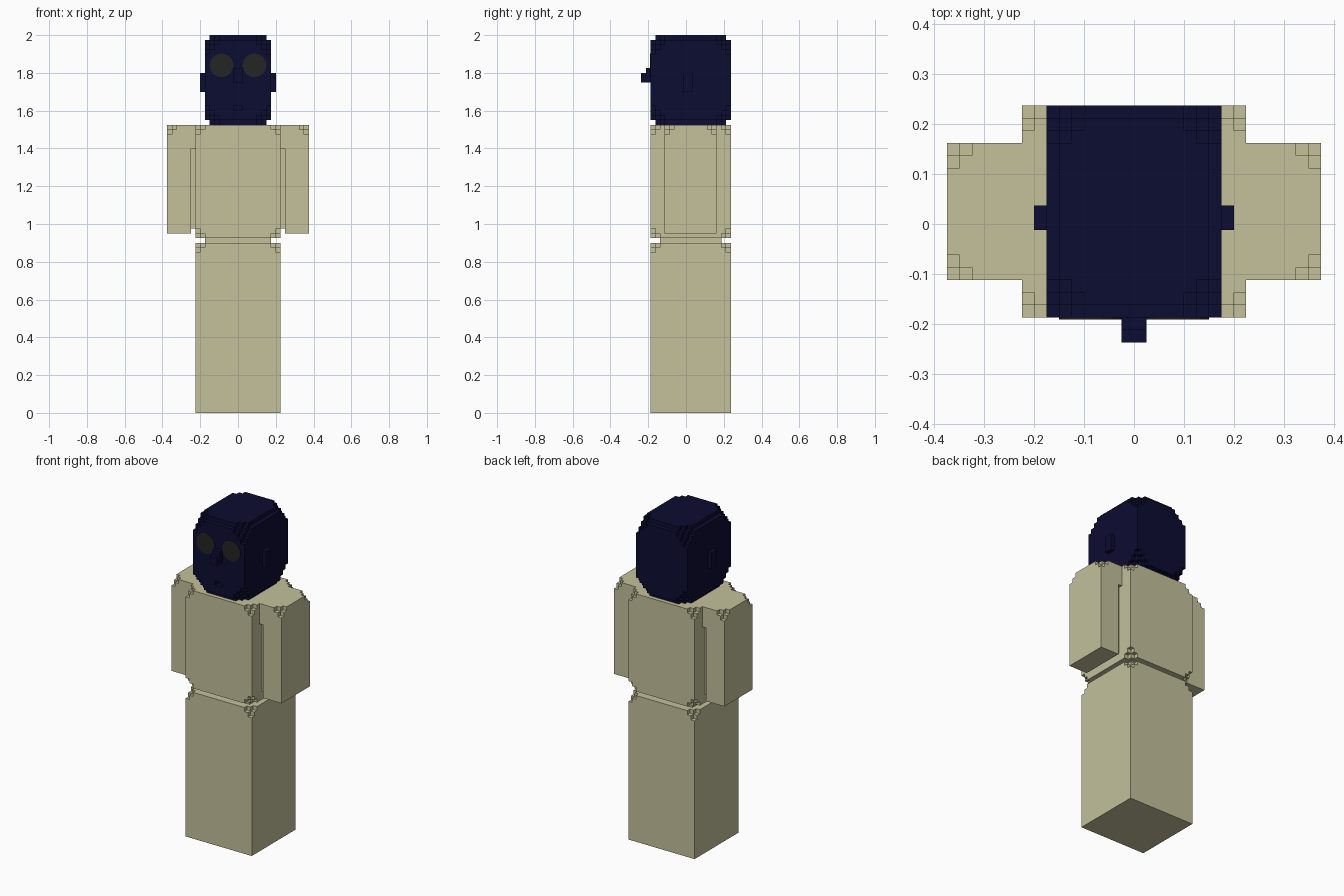
import bpy, bmesh, math
from mathutils import Matrix

cube = bpy.data.objects.get("Cube")
if cube:
    bpy.data.objects.remove(cube, do_unlink=True)

V = 0.025          # edge length of one block
Y0 = -0.2375       # depth of block row 0


def material(name, rgb):
    m = bpy.data.materials.new(name)
    m.use_nodes = True
    m.diffuse_color = (*rgb, 1)
    m.node_tree.nodes["Principled BSDF"].inputs["Base Color"].default_value = (*rgb, 1)
    return m


beige = material("beige", (0.546, 0.533, 0.328))
navy = material("navy", (0.0037, 0.0037, 0.032))
charcoal = material("charcoal", (0.018, 0.018, 0.018))


def finish(bm, name, mat):
    me = bpy.data.meshes.new(name)
    bm.to_mesh(me)
    bm.free()
    me.materials.append(mat)
    ob = bpy.data.objects.new(name, me)
    bpy.context.collection.objects.link(ob)
    return ob


def block_part(name, mat, lo, hi, keep=lambda x, y, z: True, mirror=False):
    """Skin of all blocks from lo to hi (exclusive) that pass keep."""
    cells = {(x, y, z) for x in range(lo[0], hi[0]) for y in range(lo[1], hi[1])
             for z in range(lo[2], hi[2]) if keep(x, y, z)}
    bm = bmesh.new()
    verts = {}

    def vert(p):
        if p not in verts:
            verts[p] = bm.verts.new((p[0] * V, Y0 + p[1] * V, p[2] * V))
        return verts[p]

    for c in cells:
        for axis in range(3):
            for side in (0, 1):
                n = list(c)
                n[axis] += 2 * side - 1
                if tuple(n) in cells:
                    continue
                u, w = (axis + 1) % 3, (axis + 2) % 3
                loop = []
                for a, b in ((0, 0), (1, 0), (1, 1), (0, 1)):
                    p = list(c)
                    p[axis] += side
                    p[u] += a
                    p[w] += b
                    loop.append(vert(tuple(p)))
                bm.faces.new(loop if side else loop[::-1])
    # merge the flat areas into single faces
    bmesh.ops.dissolve_limit(bm, angle_limit=0.01, verts=bm.verts[:], edges=bm.edges[:])
    if mirror:
        bmesh.ops.scale(bm, vec=(-1, 1, 1), verts=bm.verts[:])
        bmesh.ops.reverse_faces(bm, faces=bm.faces[:])
    return finish(bm, name, mat)


def corner_steps(lo, hi, x, y, z):
    """Block distances from the nearest side on each axis."""
    return [min(c - a, b - 1 - c) for a, b, c in zip(lo, hi, (x, y, z))]


# Legs: a tall column with stepped top corners
lo, hi = (-9, 2, 0), (9, 19, 36)
block_part("legs", beige, lo, hi,
           lambda x, y, z, l=lo, h=hi: z < 18 or sum(corner_steps(l, h, x, y, z)) > 1)

# Waist: thin inset layer
block_part("waist", beige, (-7, 4, 36), (7, 17, 37))

# Torso: stepped at all eight corners
lo, hi = (-9, 2, 37), (9, 19, 61)
block_part("torso", beige, lo, hi,
           lambda x, y, z, l=lo, h=hi: sum(corner_steps(l, h, x, y, z)) > 1)


# Arms: joined at the shoulder, with a recessed strip against the torso
def arm_rule(x, y, z):
    if x == 9:
        return z >= 56 or (z >= 39 and 6 <= y <= 14)
    return (14 - x) + min(y - 5, 15 - y) + (60 - z) > 1


for side in ("left", "right"):
    block_part(side + "_arm", beige, (9, 5, 38), (15, 16, 61), arm_rule, side == "right")

# Head: inset top and bottom layers, rounded corners, small mouth recess
lo, hi = (-7, 2, 61), (7, 19, 80)


def head_rule(x, y, z):
    i, j, k = corner_steps(lo, hi, x, y, z)
    if k == 0 and (i == 0 or j == 0):
        return False
    if y == 2 and z == 64 and -1 <= x < 1:
        return False
    return i + j + k > 3


block_part("head", navy, lo, hi, head_rule)

# Nose: shorter at the tip
block_part("nose", navy, (-1, 0, 70), (1, 2, 73), lambda x, y, z: y == 1 or z < 72)

# Ears and eyes, one per side
for side, s in (("left", 1), ("right", -1)):
    block_part(side + "_ear", navy, (7, 9, 68), (8, 11, 72), mirror=s < 0)
    bm = bmesh.new()
    bmesh.ops.create_cone(bm, cap_ends=True, segments=16, radius1=0.063, radius2=0.063,
                          depth=0.008,
                          matrix=Matrix.Translation((s * 0.0875, -0.1875, 1.84))
                          @ Matrix.Rotation(math.pi / 2, 4, "X"))
    finish(bm, side + "_eye", charcoal)
